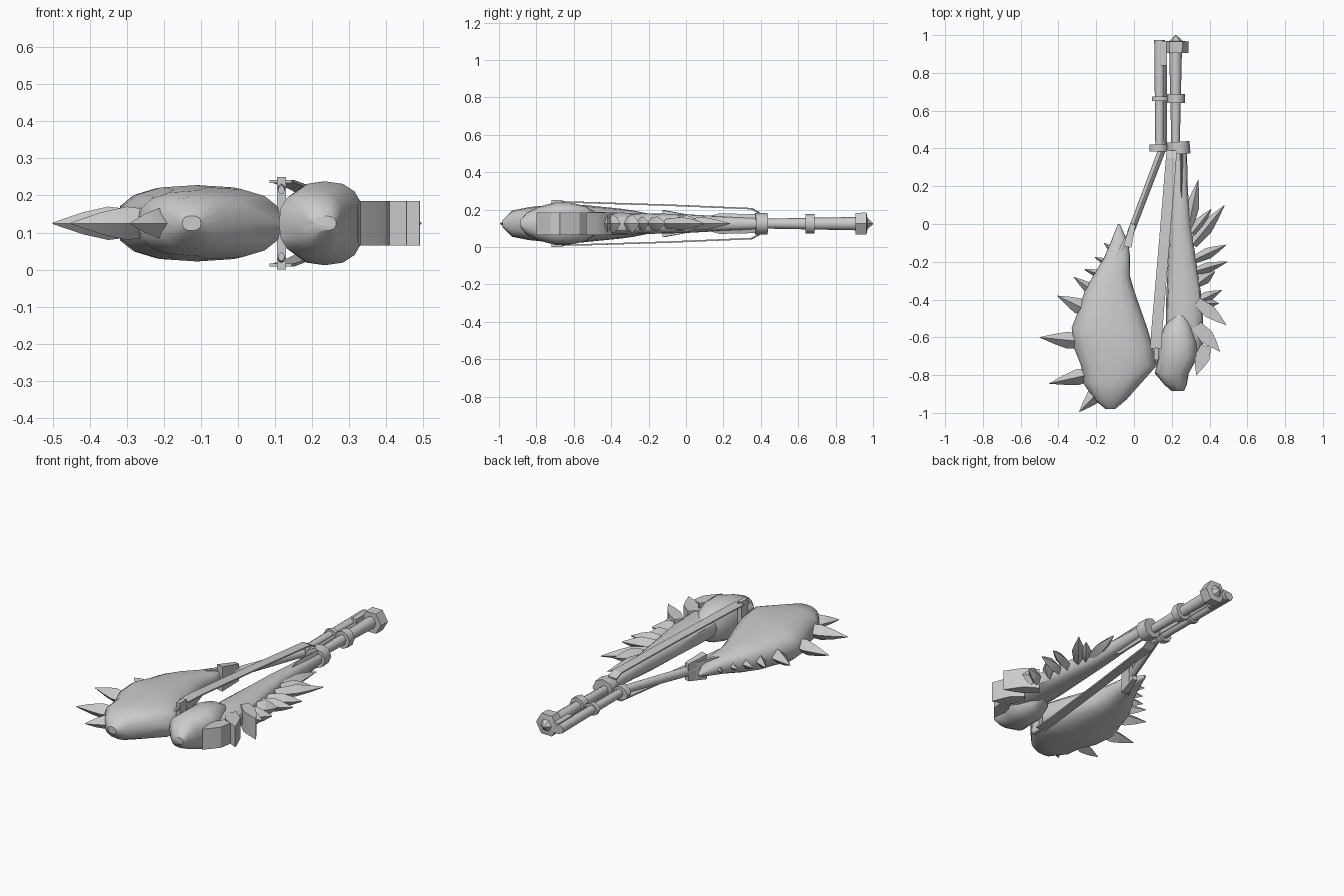
import bpy, math
from mathutils import Vector

ZC = 0.125  # mid plane of the flat-lying model
grey = bpy.data.materials.new("bone grey")
grey.diffuse_color = (0.6, 0.6, 0.6, 1)


def loft(name, stations, sides=8, axis=None, box=False, power=1.0, smooth=None):
    """Closed tube through stations (x, y, z, half width, half height), lying in plan."""
    a, b = Vector(stations[0][:2]), Vector(stations[-1][:2])
    d = Vector(axis) if axis else (b - a).normalized()
    side = Vector((-d.y, d.x))
    verts, faces = [], []
    turn, grow = (math.pi / 4, math.sqrt(2)) if box else (0, 1)
    for x, y, z, w, h in stations:
        for i in range(sides):
            t = turn + 2 * math.pi * i / sides
            c, s = math.cos(t), math.sin(t)
            u = math.copysign(abs(c) ** power, c) * w * grow
            v = math.copysign(abs(s) ** power, s) * h * grow
            verts.append((x + side.x * u, y + side.y * u, z + v))
    for k in range(len(stations) - 1):
        for i in range(sides):
            j = (i + 1) % sides
            p, q = k * sides, (k + 1) * sides
            faces.append((p + i, q + i, q + j, p + j))
    faces.append(tuple(range(sides)))
    last = len(verts) - sides
    faces.append(tuple(last + i for i in reversed(range(sides))))
    me = bpy.data.meshes.new(name)
    me.from_pydata(verts, [], faces)
    me.materials.append(grey)
    ob = bpy.data.objects.new(name, me)
    bpy.context.collection.objects.link(ob)
    bpy.ops.object.select_all(action='DESELECT')
    ob.select_set(True)
    bpy.context.view_layer.objects.active = ob
    bpy.ops.object.mode_set(mode='EDIT')
    bpy.ops.mesh.select_all(action='SELECT')
    bpy.ops.mesh.normals_make_consistent(inside=False)
    bpy.ops.object.mode_set(mode='OBJECT')
    if smooth:
        bpy.ops.object.shade_smooth_by_angle(angle=math.radians(smooth))
    return ob


def body(name, rows, sides=16, power=0.8):
    """Domed body from rows of (y, left x, right x, half height)."""
    st = [((l + r) / 2, y, ZC, (r - l) / 2, h) for y, l, r, h in rows]
    return loft(name, st, sides, (0, 1), power=power, smooth=40)


def spike(name, base, tip, w, h, edge=0.002):
    """Leaf-shaped thorn; a large edge value gives an upright chisel tip."""
    b, t = Vector(base), Vector(tip)
    st = []
    for f, kw, kh in ((-0.3, 0.7, 0.7), (0.25, 1, 1), (0.6, 0.6, 0.65), (1, 0.02, 0)):
        p = b.lerp(t, f)
        st.append((p.x, p.y, ZC, w * kw, max(h * kh, edge)))
    return loft(name, st, 4, box=edge > 0.01, smooth=25)


def rod(name, a, b, w0, w1, h0, h1, sides=8, **kw):
    return loft(name, [(a[0], a[1], ZC, w0, h0), (b[0], b[1], ZC, w1, h1)],
                sides, smooth=50, **kw)


# Large left blade
body("left_blade", [
    (-0.98, -0.15, -0.10, 0.02), (-0.93, -0.21, -0.04, 0.07), (-0.84, -0.27, 0.04, 0.088),
    (-0.75, -0.28, 0.12, 0.097), (-0.65, -0.32, 0.10, 0.103), (-0.55, -0.33, 0.07, 0.10),
    (-0.45, -0.29, 0.035, 0.09), (-0.35, -0.26, 0.0, 0.08), (-0.28, -0.22, -0.02, 0.07),
    (-0.18, -0.16, -0.02, 0.05), (-0.10, -0.125, -0.03, 0.035), (0.0, -0.085, -0.075, 0.008)])
for base, tip, w, h in [
        ((-0.30, -0.62), (-0.50, -0.60), 0.045, 0.045),
        ((-0.26, -0.45), (-0.405, -0.38), 0.042, 0.04),
        ((-0.25, -0.80), (-0.45, -0.845), 0.042, 0.045),
        ((-0.19, -0.89), (-0.29, -0.995), 0.04, 0.04),
        ((-0.21, -0.36), (-0.32, -0.28), 0.03, 0.035),
        ((-0.17, -0.27), (-0.265, -0.24), 0.022, 0.03),
        ((-0.13, -0.21), (-0.21, -0.175), 0.02, 0.025),
        ((-0.11, -0.14), (-0.16, -0.10), 0.018, 0.02)]:
    spike("left_blade_spike", base, tip, w, h)

# Rounded lower right lobe
body("lower_lobe", [
    (-0.885, 0.20, 0.265, 0.02), (-0.85, 0.16, 0.28, 0.06), (-0.79, 0.11, 0.29, 0.09),
    (-0.70, 0.13, 0.34, 0.113), (-0.62, 0.13, 0.335, 0.113), (-0.54, 0.16, 0.31, 0.095),
    (-0.45, 0.24, 0.265, 0.04)])

# Right arm with its rows of thorns
body("right_arm", [
    (0.40, 0.20, 0.28, 0.03), (0.18, 0.20, 0.285, 0.04), (0.0, 0.19, 0.30, 0.05),
    (-0.2, 0.18, 0.33, 0.055), (-0.4, 0.17, 0.36, 0.06), (-0.6, 0.17, 0.37, 0.065),
    (-0.72, 0.21, 0.35, 0.05)], 12)
for base, tip, w, h in [
        ((0.30, 0.04), (0.34, 0.235), 0.035, 0.035),
        ((0.35, -0.06), (0.48, 0.10), 0.036, 0.035),
        ((0.33, -0.02), (0.41, 0.08), 0.03, 0.045),
        ((0.36, -0.17), (0.49, -0.11), 0.03, 0.04),
        ((0.36, -0.24), (0.495, -0.20), 0.028, 0.04),
        ((0.36, -0.30), (0.43, -0.25), 0.03, 0.05),
        ((0.36, -0.40), (0.465, -0.35), 0.03, 0.05),
        ((0.37, -0.42), (0.45, -0.42), 0.03, 0.05)]:
    spike("right_arm_spike", base, tip, w, h)
for base, tip, w in [((0.37, -0.44), (0.49, -0.535), 0.035),
                     ((0.36, -0.57), (0.455, -0.675), 0.04),
                     ((0.37, -0.68), (0.33, -0.80), 0.04)]:
    spike("right_arm_chisel", base, tip, w, 0.06, 0.06)
loft("arm_side_fin", [(0.25, 0.39, ZC, 0.02, 0.05), (0.25, 0.18, ZC, 0.012, 0.055),
                      (0.26, 0.05, ZC, 0.002, 0.02)], 4)

# Long thin straps above and below the arm, joined by a pin
for s in (1, -1):
    loft("long_strap", [(x, y, ZC + s * z, w, 0.004) for x, y, z, w in (
        (0.115, -0.66, 0.113, 0.03), (0.122, -0.55, 0.113, 0.029), (0.16, -0.1, 0.099, 0.028),
        (0.197, 0.35, 0.08, 0.028), (0.20, 0.39, 0.058, 0.028))], 4, box=True)
    loft("strap_tip", [(0.117, -0.74, ZC + s * 0.09, 0.009, 0.012),
                       (0.117, -0.65, ZC + s * 0.109, 0.012, 0.012)], 8, smooth=40)
rod("strap_pin", (0.117, -0.72), (0.117, -0.66), 0.012, 0.012, 0.125, 0.125, 4, box=True)

# Left arm and its joint block
rod("left_arm", (0.155, 0.41), (-0.02, -0.05), 0.02, 0.018, 0.025, 0.03)
rod("left_arm_prong", (-0.01, -0.03), (-0.09, -0.17), 0.015, 0.008, 0.045, 0.05, 4, box=True)
rod("joint_block", (-0.005, 0.0), (-0.035, -0.12), 0.014, 0.022, 0.05, 0.072, 4, box=True)

# Twin handle
rod("main_handle", (0.22, 0.40), (0.22, 0.93), 0.022, 0.034, 0.026, 0.036)
rod("side_handle", (0.135, 0.39), (0.135, 0.975), 0.022, 0.028, 0.024, 0.026)
rod("thin_handle_rod", (0.167, 0.40), (0.167, 0.95), 0.008, 0.008, 0.012, 0.012)
rod("handle_end_block", (0.158, 0.84), (0.158, 0.97), 0.016, 0.016, 0.03, 0.03, 4, box=True)

# Collars
rod("lower_collar", (0.237, 0.37), (0.232, 0.435), 0.062, 0.062, 0.058, 0.058)
rod("lower_side_collar", (0.13, 0.385), (0.13, 0.42), 0.047, 0.047, 0.04, 0.04)
rod("middle_collar", (0.222, 0.64), (0.222, 0.687), 0.048, 0.048, 0.052, 0.052)
rod("middle_side_collar", (0.14, 0.65), (0.14, 0.675), 0.044, 0.044, 0.035, 0.035)

# Pommel with pointed cap
loft("pommel", [(0.222, 0.905, ZC, 0.066, 0.066), (0.222, 0.965, ZC, 0.068, 0.068),
                (0.222, 0.97, ZC, 0.035, 0.035), (0.222, 1.0, ZC, 0.003, 0.003)], 6, smooth=20)
